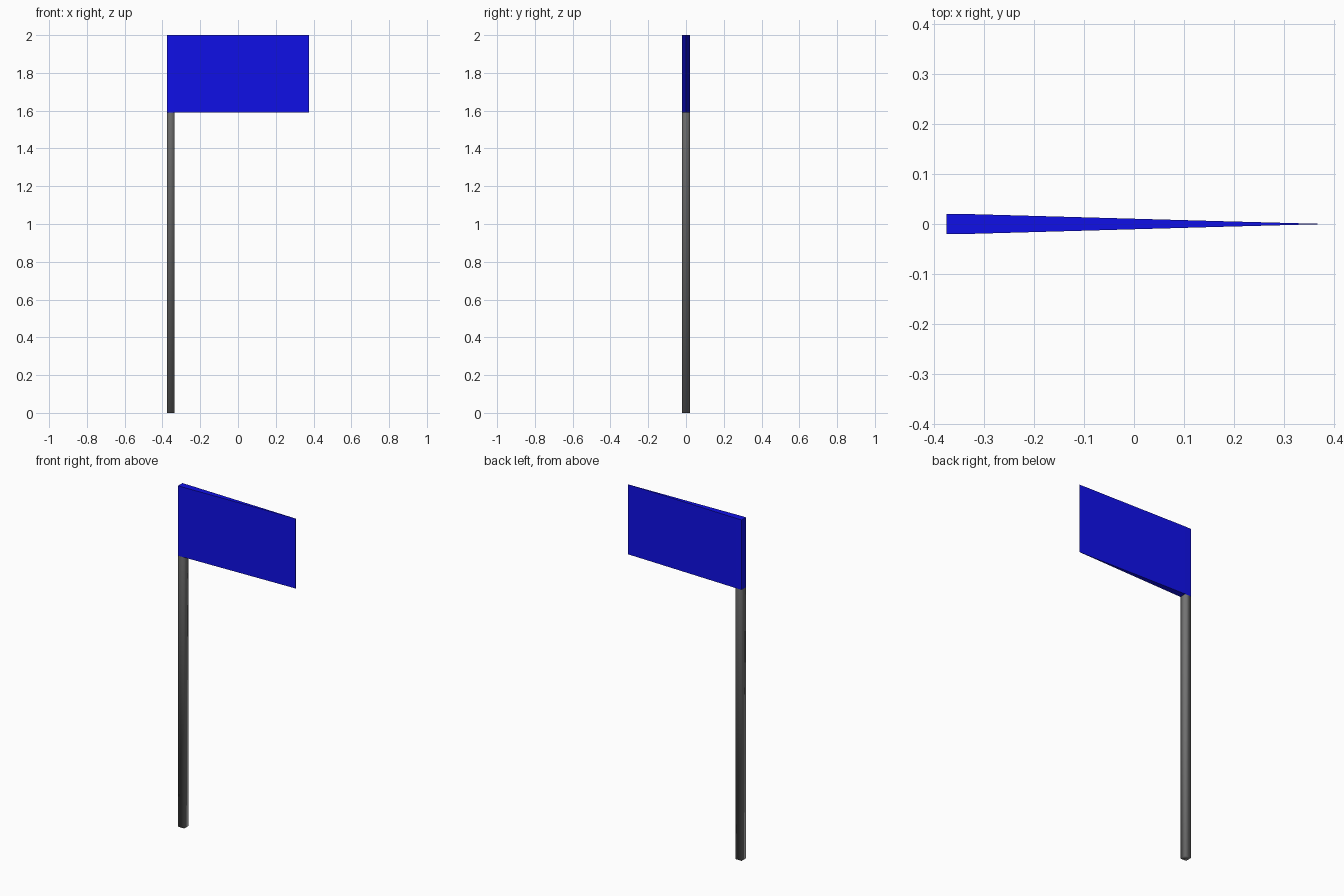
import bpy, bmesh

if "Cube" in bpy.data.objects:
    bpy.data.objects.remove(bpy.data.objects["Cube"])

R = 0.02                     # half thickness of the pole
LEFT, RIGHT = -0.375, 0.375
FLAG_Z, TOP = 1.59, 2.0


def material(name, rgb):
    m = bpy.data.materials.new(name)
    m.diffuse_color = (*rgb, 1)
    m.use_nodes = True
    m.node_tree.nodes["Principled BSDF"].inputs["Base Color"].default_value = m.diffuse_color
    return m


def prism(name, outline, z0, z1, mat, smooth=False, open_top=False):
    """Extrude a counter-clockwise xy outline from z0 up to z1."""
    bm = bmesh.new()
    low = [bm.verts.new((x, y, z0)) for x, y in outline]
    high = [bm.verts.new((x, y, z1)) for x, y in outline]
    n = len(outline)
    for i in range(n):
        j = (i + 1) % n
        bm.faces.new((low[i], low[j], high[j], high[i]))
    bm.faces.new(low[::-1])
    if not open_top:
        bm.faces.new(high)
    for f in bm.faces:
        f.smooth = smooth
    me = bpy.data.meshes.new(name)
    bm.to_mesh(me)
    bm.free()
    me.materials.append(mat)
    ob = bpy.data.objects.new(name, me)
    bpy.context.collection.objects.link(ob)
    return ob


grey = material("dark grey", (0.17, 0.17, 0.17))
blue = material("flag blue", (0.005, 0.005, 0.8))

# Square pole with soft shading, open where the flag sleeve sits on it
inner = LEFT + 2 * R
prism("pole", [(LEFT, -R), (inner, -R), (inner, R), (LEFT, R)],
      0, FLAG_Z, grey, smooth=True, open_top=True)

# Flag: full-thickness sleeve, then a taper to a thin edge in four panels
xs = [inner, -0.185, 0.0, 0.185, RIGHT]
half = [(x, max(0.0003, R * (RIGHT - x) / (RIGHT - inner))) for x in xs]
half.insert(0, (LEFT, R))
outline = [(x, -y) for x, y in half] + half[::-1]
prism("flag", outline, FLAG_Z, TOP, blue)
